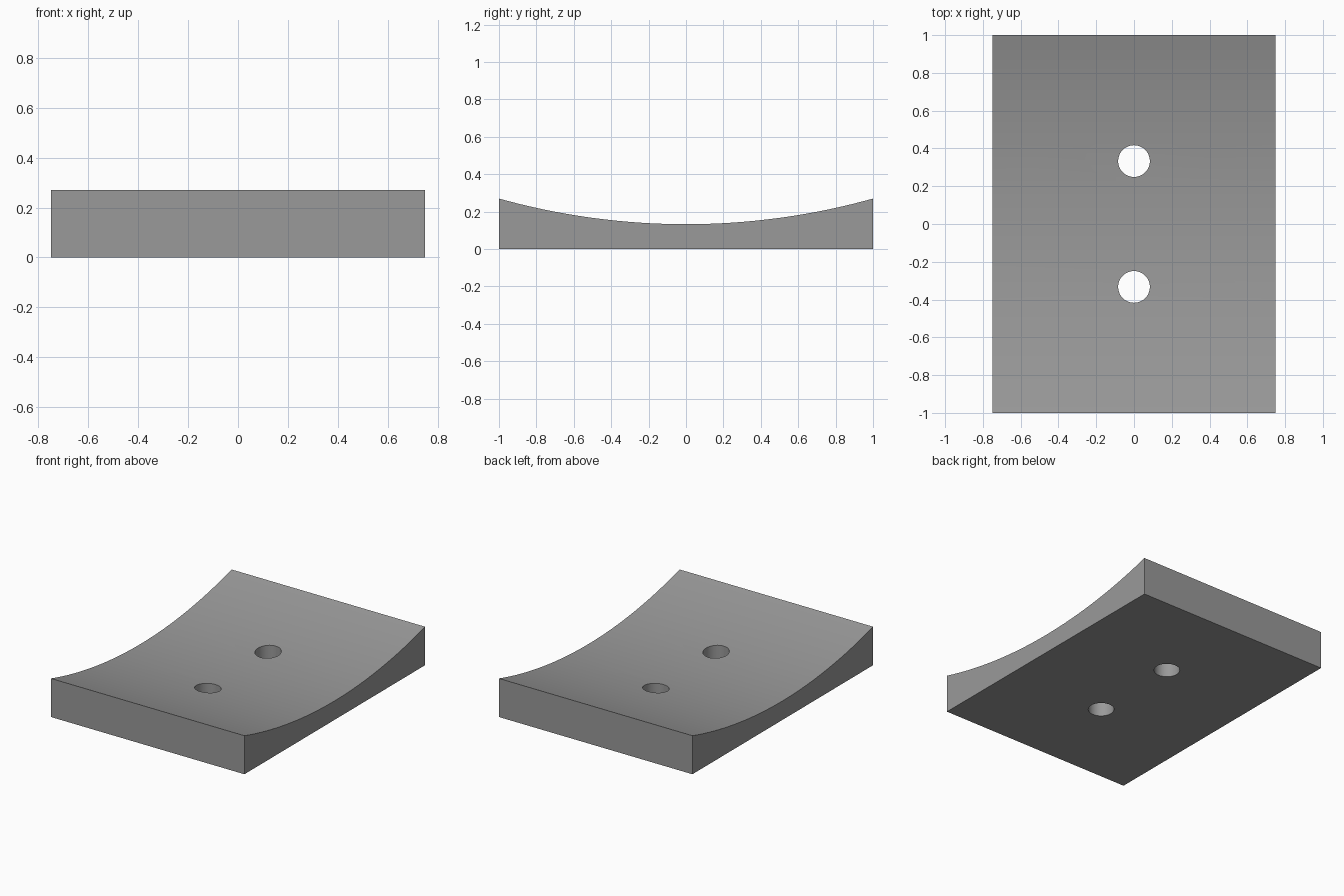
import bpy, bmesh, math

if "Cube" in bpy.data.objects:
    bpy.data.objects.remove(bpy.data.objects["Cube"])

HALF_X, HALF_Y = 0.75, 1.0
Z_MID, Z_END = 0.133, 0.27
HOLE_Y, HOLE_R = 0.333, 0.084
SEGMENTS = 32

grey = bpy.data.materials.new("grey")
grey.diffuse_color = (0.32, 0.32, 0.32, 1)
grey.use_nodes = True
grey.node_tree.nodes["Principled BSDF"].inputs["Base Color"].default_value = grey.diffuse_color

# Plate: side profile with a concave circular top, extruded across the width
sag = Z_END - Z_MID
radius = (HALF_Y ** 2 + sag ** 2) / (2 * sag)
half_angle = math.asin(HALF_Y / radius)
profile = [(-HALF_Y, 0), (HALF_Y, 0)]
for i in range(SEGMENTS + 1):
    a = half_angle * (1 - 2 * i / SEGMENTS)
    profile.append((radius * math.sin(a), Z_MID + radius * (1 - math.cos(a))))

bm = bmesh.new()
side = bm.faces.new([bm.verts.new((-HALF_X, y, z)) for y, z in profile])
ext = bmesh.ops.extrude_face_region(bm, geom=[side])
bmesh.ops.translate(bm, vec=(2 * HALF_X, 0, 0),
                    verts=[g for g in ext["geom"] if isinstance(g, bmesh.types.BMVert)])
bmesh.ops.recalc_face_normals(bm, faces=bm.faces)
mesh = bpy.data.meshes.new("curved_plate")
bm.to_mesh(mesh)
bm.free()
plate = bpy.data.objects.new("curved_plate", mesh)
bpy.context.collection.objects.link(plate)
mesh.materials.append(grey)

# Two round through holes
for y in (-HOLE_Y, HOLE_Y):
    bpy.ops.mesh.primitive_cylinder_add(vertices=48, radius=HOLE_R, depth=1, location=(0, y, 0.1))
    cutter = bpy.context.object
    cutter.name = "hole_cutter"
    cutter.hide_render = True
    cutter.data.materials.append(grey)
    cut = plate.modifiers.new("hole", 'BOOLEAN')
    cut.operation = 'DIFFERENCE'
    cut.solver = 'EXACT'
    cut.object = cutter
    bpy.ops.object.select_all(action='DESELECT')
    plate.select_set(True)
    bpy.context.view_layer.objects.active = plate
    bpy.ops.object.modifier_apply(modifier=cut.name)
    bpy.data.objects.remove(cutter)

# Smooth curved surfaces, crisp edges
bpy.ops.object.shade_smooth_by_angle(angle=math.radians(30))
